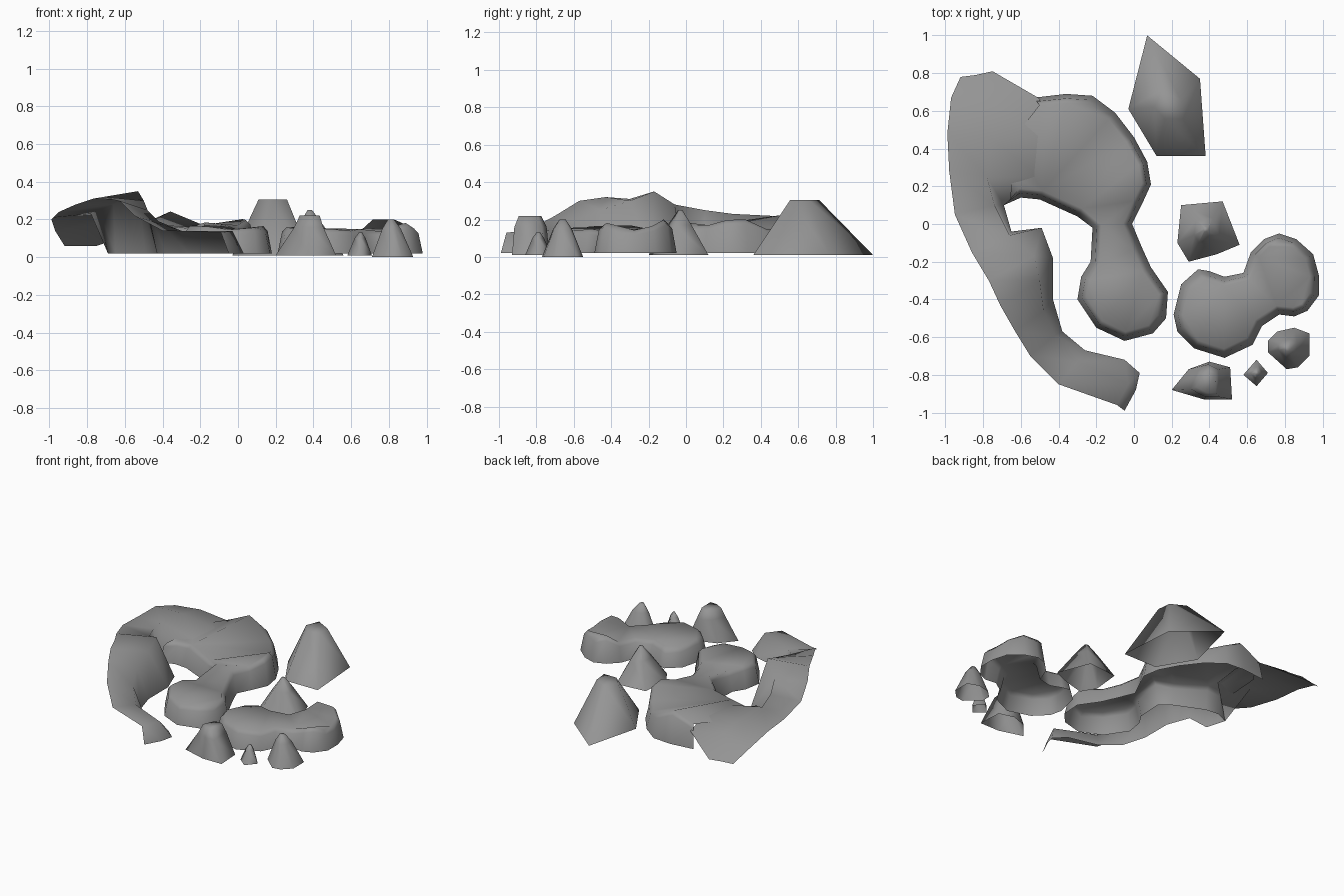
import bpy
import bmesh
import random
from mathutils import Vector

random.seed(4)

default_cube = bpy.data.objects.get("Cube")
if default_cube:
    bpy.data.objects.remove(default_cube, do_unlink=True)

# Single stone colour
stone = bpy.data.materials.new("stone_grey")
stone.use_nodes = True
stone_colour = (.3, .3, .3, 1)
stone.diffuse_color = stone_colour
stone.node_tree.nodes["Principled BSDF"].inputs["Base Color"].default_value = stone_colour


def finish(mesh_builder, name):
    """Orient the open shell upwards, link it and shade it smooth."""
    bmesh.ops.recalc_face_normals(mesh_builder, faces=mesh_builder.faces)
    upward = sum(face.normal.z * face.calc_area() for face in mesh_builder.faces)
    if upward < 0:
        bmesh.ops.reverse_faces(mesh_builder, faces=mesh_builder.faces)
    for face in mesh_builder.faces:
        face.smooth = True
    mesh = bpy.data.meshes.new(name)
    mesh_builder.to_mesh(mesh)
    mesh_builder.free()
    mesh.materials.append(stone)
    shell = bpy.data.objects.new(name, mesh)
    bpy.context.collection.objects.link(shell)


def bridge(mesh_builder, lower, upper, closed=True, skip=0):
    """Join two rows of vertices with quads, leaving out the last few."""
    count = len(lower)
    for i in range(count - skip if closed else count - 1):
        j = (i + 1) % count
        mesh_builder.faces.new((lower[i], lower[j], upper[j], upper[i]))


def plateau(name, outline, height, bumps, inset=.04, skip=0):
    """Flat-topped rock with a leaning wall, an uneven rim and no floor."""
    builder = bmesh.new()
    points = [Vector((x, y, .02)) for x, y in outline]
    foot, shoulder, rim = [], [], []
    for i, point in enumerate(points):
        tangent = points[(i + 1) % len(points)] - points[i - 1]
        inward = Vector((-tangent.y, tangent.x, 0)).normalized()
        z = height + random.uniform(-.016, .016)
        for x, y, reach, lift in bumps:
            distance = (point.xy - Vector((x, y))).length
            z += lift * max(0, 1 - distance / reach)
        foot.append(builder.verts.new(point))
        low = point + inward * inset * .6
        low.z = z - .025
        shoulder.append(builder.verts.new(low))
        high = point + inward * inset * 1.2
        high.z = z
        rim.append(builder.verts.new(high))
    bridge(builder, foot, shoulder, skip=skip)
    bridge(builder, shoulder, rim, skip=skip)
    top = builder.faces.new(rim)
    bmesh.ops.triangulate(builder, faces=[top])
    # Drop the unused wall vertices where the wall was left out
    loose = [vert for vert in builder.verts if not vert.link_faces]
    bmesh.ops.delete(builder, geom=loose, context='VERTS')
    finish(builder, name)


def boulder(name, outline, peak, levels, floor=.01, stretch=1):
    """Tapering rock whose base outline shrinks towards its peak.

    The stretch factor lengthens or shortens the top from front to back.
    """
    builder = bmesh.new()
    centre = Vector(peak)
    lower = [builder.verts.new((x, y, floor)) for x, y in outline]
    for scale, z in levels:
        upper = []
        for x, y in outline:
            offset = (Vector((x, y)) - centre) * scale
            upper.append(builder.verts.new(
                (centre.x + offset.x, centre.y + offset.y * stretch, z)))
        bridge(builder, lower, upper)
        lower = upper
    builder.faces.new(lower)
    finish(builder, name)


# Curved ridge: raised outer edge, crest and inner foot of each section
ridge_sections = [
    ((-.92, .78, .06), (-.84, .79, .06), (-.75, .81, .06)),
    ((-.97, .67, .14), (-.75, .64, .18), (-.5, .665, .14)),
    ((-.99, .48, .2), (-.75, .45, .22), (-.47, .47, .17)),
    ((-.98, .28, .21), (-.78, .25, .23), (-.5, .25, .17)),
    ((-.95, .05, .24), (-.74, .1, .25), (-.69, .1, .02)),
    ((-.86, -.15, .28), (-.66, -.06, .28), (-.65, -.04, .02)),
    ((-.77, -.3, .31), (-.53, -.17, .35), (-.49, -.02, .02)),
    ((-.71, -.43, .32), (-.5, -.3, .3), (-.43, -.18, .02)),
    ((-.63, -.57, .3), (-.48, -.46, .25), (-.43, -.4, .02)),
    ((-.55, -.7, .22), (-.42, -.59, .19), (-.38, -.57, .02)),
    ((-.4, -.85, .14), (-.3, -.73, .14), (-.26, -.67, .02)),
    ((-.09, -.96, .13), (-.03, -.85, .14), (-.05, -.72, .02)),
    ((-.05, -.99, .02), (.01, -.88, .02), (.03, -.79, .02)),
]
ridge = bmesh.new()
previous = None
for section in ridge_sections:
    row = [ridge.verts.new(point) for point in section]
    if previous:
        bridge(ridge, previous, row, closed=False)
    previous = row
finish(ridge, "curved_ridge")

# Two-lobed plateau, left open where it runs into the ridge
plateau("main_plateau", [
    (-.69, .1), (-.6, .14), (-.5, .13), (-.3, .04), (-.22, -.02),
    (-.23, -.2), (-.28, -.28), (-.3, -.4), (-.2, -.55), (-.05, -.62),
    (.1, -.58), (.17, -.5), (.18, -.36), (.09, -.23), (.04, -.12),
    (-.01, 0), (.04, .1), (.09, .21), (.07, .33), (0, .46),
    (-.1, .59), (-.22, .68), (-.36, .69), (-.53, .67),
    (-.7, .45), (-.7, .25),
], .155, [(-.36, .69, .2, .08), (.07, .28, .2, .05), (-.5, .2, .4, .03),
          (.18, -.36, .1, .02), (-.22, -.02, .1, .04)], skip=3)

# Bean-shaped plateau with a knobbly far end
plateau("side_plateau", [
    (.23, -.57), (.32, -.66), (.48, -.71), (.63, -.64), (.68, -.54),
    (.77, -.48), (.85, -.49), (.92, -.46), (.98, -.38), (.98, -.27),
    (.95, -.16), (.86, -.08), (.77, -.05), (.69, -.08), (.62, -.15),
    (.58, -.26), (.48, -.28), (.4, -.25), (.34, -.24), (.25, -.32),
    (.21, -.48),
], .15, [(.69, -.08, .1, .04), (.86, -.08, .12, .045), (.92, -.46, .1, .02)])

# Free-standing boulders
boulder("large_boulder",
        [(.07, 1), (.35, .77), (.38, .36), (.12, .36), (-.03, .61)],
        (.19, .62), [(.37, .305)], stretch=.65)
boulder("pointed_boulder",
        [(.25, .1), (.47, .12), (.56, -.11), (.44, -.16), (.29, -.2), (.23, -.1)],
        (.38, -.03), [(.4, .17), (.07, .25)])
boulder("front_boulder",
        [(.2, -.88), (.29, -.77), (.4, -.73), (.51, -.76), (.52, -.93), (.37, -.93)],
        (.39, -.84), [(.48, .16), (.33, .22)], stretch=1.8)
boulder("small_boulder",
        [(.58, -.8), (.65, -.72), (.71, -.79), (.65, -.86)],
        (.65, -.79), [(.45, .1), (.15, .13)])
boulder("corner_boulder",
        [(.71, -.62), (.76, -.57), (.85, -.55), (.93, -.58),
         (.93, -.7), (.87, -.76), (.81, -.77), (.71, -.68)],
        (.81, -.66), [(.45, .15), (.15, .2)], floor=0)
